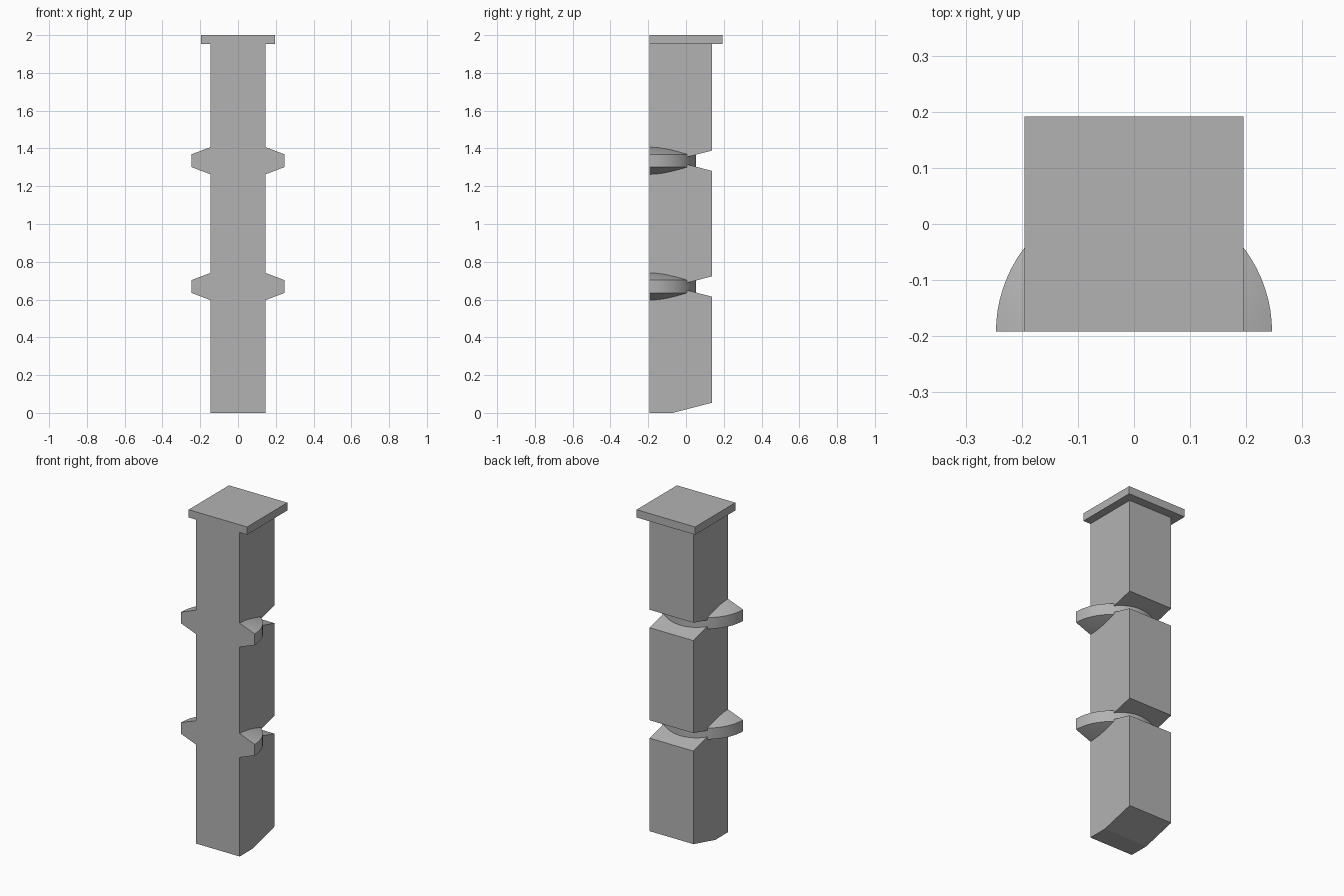
import bpy, bmesh, math
from mathutils import Vector

old = bpy.data.objects.get("Cube")
if old:
    bpy.data.objects.remove(old, do_unlink=True)

GREY = (0.45, 0.45, 0.45, 1)
stone = bpy.data.materials.new("plain grey")
stone.use_nodes = True
stone.diffuse_color = GREY
stone.node_tree.nodes["Principled BSDF"].inputs["Base Color"].default_value = GREY

FRONT, BACK = -0.192, 0.138
HALF_WIDTH = 0.146
CAP_BOTTOM, TOP = 1.953, 2.0
COLLAR_HEIGHTS = (0.669, 1.335)
NOTCH_DEPTH_Y, NOTCH_HALF = -0.07, 0.054


def finish(name, bm):
    bmesh.ops.recalc_face_normals(bm, faces=bm.faces[:])
    mesh = bpy.data.meshes.new(name)
    bm.to_mesh(mesh)
    bm.free()
    mesh.materials.append(stone)
    obj = bpy.data.objects.new(name, mesh)
    bpy.context.collection.objects.link(obj)
    return obj


def extrude_profile(name, points, half_width):
    """Side profile of (y, z) points, extruded across x."""
    bm = bmesh.new()
    face = bm.faces.new([bm.verts.new((-half_width, y, z)) for y, z in points])
    side = bmesh.ops.extrude_face_region(bm, geom=[face], use_keep_orig=True)
    moved = [v for v in side["geom"] if isinstance(v, bmesh.types.BMVert)]
    bmesh.ops.translate(bm, verts=moved, vec=(2 * half_width, 0, 0))
    return finish(name, bm)


def half_collar(name, z):
    """Half disc with a vertical rim and shallow cones above and below."""
    radius, rim, hub = 0.246, 0.034, 0.127
    profile = [(0, hub), (radius, rim), (radius, -rim), (0, -hub)]
    bm = bmesh.new()
    verts = [bm.verts.new((r, FRONT, z + h)) for r, h in profile]
    edges = [bm.edges.new(pair) for pair in zip(verts, verts[1:])]
    bmesh.ops.spin(bm, geom=verts + edges, cent=Vector((0, FRONT, z)),
                   axis=(0, 0, 1), angle=math.pi, steps=40)
    bmesh.ops.remove_doubles(bm, verts=bm.verts[:], dist=0.0001)
    # flat front closing the half disc
    bmesh.ops.holes_fill(bm, edges=[e for e in bm.edges if e.is_boundary], sides=0)
    obj = finish(name, bm)
    bpy.ops.object.select_all(action='DESELECT')
    obj.select_set(True)
    bpy.context.view_layer.objects.active = obj
    bpy.ops.object.shade_smooth_by_angle(angle=math.radians(20))


# Shaft: bevelled foot and a wedge notch in the back behind each collar
outline = [(FRONT, 0), (NOTCH_DEPTH_Y, 0), (BACK, NOTCH_HALF)]
for z in COLLAR_HEIGHTS:
    outline += [(BACK, z - NOTCH_HALF), (NOTCH_DEPTH_Y, z), (BACK, z + NOTCH_HALF)]
outline += [(BACK, CAP_BOTTOM), (FRONT, CAP_BOTTOM)]
extrude_profile("shaft", outline, HALF_WIDTH)

# Cap: flat square slab, flush with the front
extrude_profile("cap", [(FRONT, CAP_BOTTOM), (0.192, CAP_BOTTOM),
                        (0.192, TOP), (FRONT, TOP)], 0.195)

# Collars
for name, z in zip(("lower_collar", "upper_collar"), COLLAR_HEIGHTS):
    half_collar(name, z)
